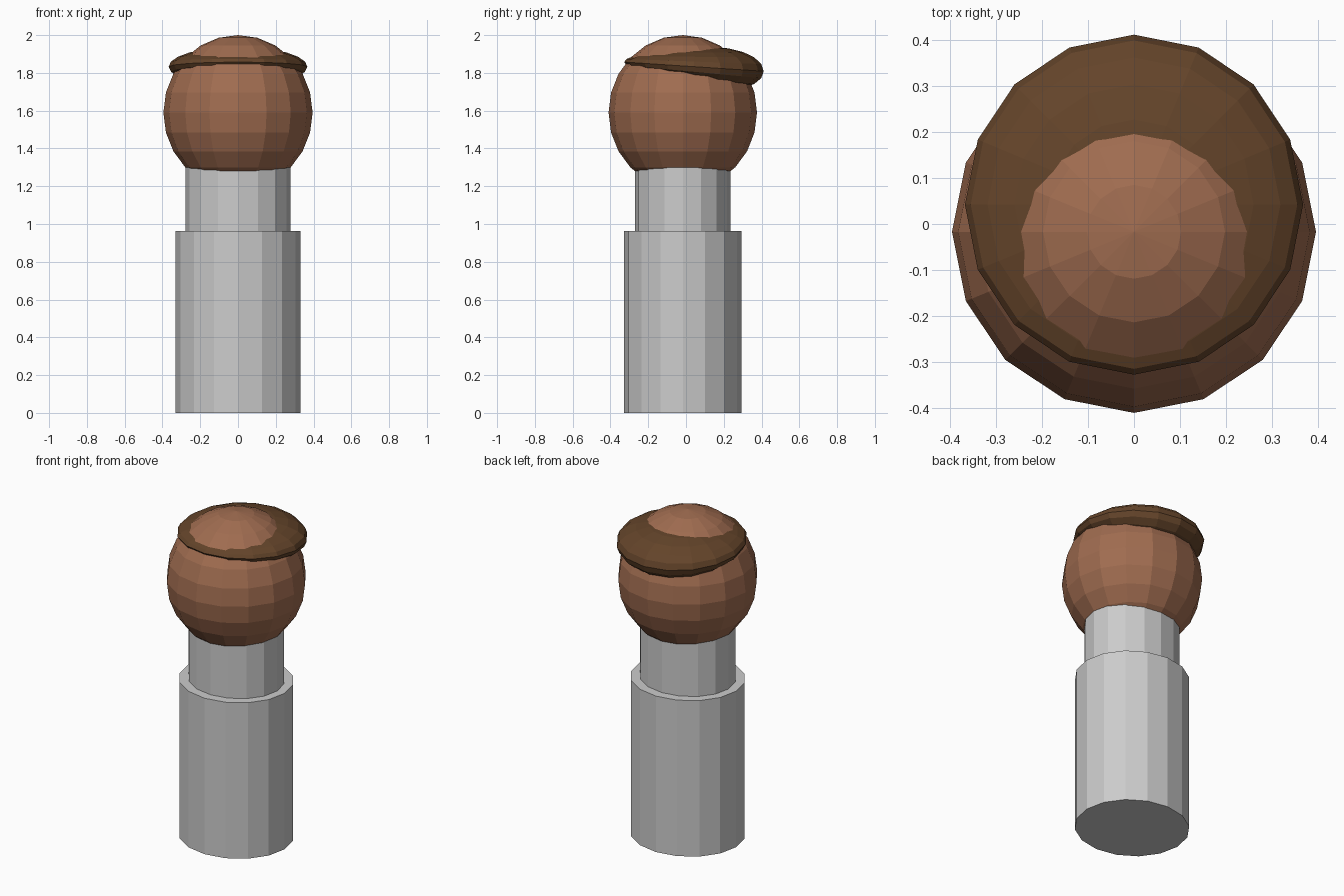
import bpy, math

if "Cube" in bpy.data.objects:
    bpy.data.objects.remove(bpy.data.objects["Cube"])


def material(name, rgb):
    m = bpy.data.materials.new(name)
    m.diffuse_color = (*rgb, 1)
    m.use_nodes = True
    m.node_tree.nodes["Principled BSDF"].inputs["Base Color"].default_value = m.diffuse_color
    return m


def cylinder(name, rx, ry, z0, z1, y=-0.017):
    bpy.ops.mesh.primitive_cylinder_add(vertices=16, radius=1, depth=z1 - z0,
                                        location=(0, y, (z0 + z1) / 2))
    o = bpy.context.object
    o.name = name
    for v in o.data.vertices:
        v.co.x *= rx
        v.co.y *= ry
    return o


def ball(name, mat, centre, radii):
    bpy.ops.mesh.primitive_uv_sphere_add(segments=16, ring_count=12, radius=1,
                                         location=centre)
    o = bpy.context.object
    o.name = name
    for v in o.data.vertices:
        v.co = [c * r for c, r in zip(v.co, radii)]
    o.data.materials.append(mat)
    return o


skin = material("skin_brown", (0.35, 0.15, 0.08))
dark = material("dark_brown", (0.127, 0.058, 0.023))

# Lower body and narrower neck, which runs up into the head
cylinder("body", 0.33, 0.31, 0.0, 0.963)
cylinder("neck", 0.278, 0.253, 0.963, 1.42)

# Round head
ball("head", skin, (0, -0.017, 1.59), (0.395, 0.393, 0.41))

# Flat hair cap: thicker at the back, slightly tilted down to the rear
hair = ball("hair_cap", dark, (0, 0.042, 1.833), (0.367, 0.369, 0.105))
for v in hair.data.vertices:
    y = v.co.y
    v.co.z = v.co.z * (1 + 1.05 * y) - 0.066 * y
